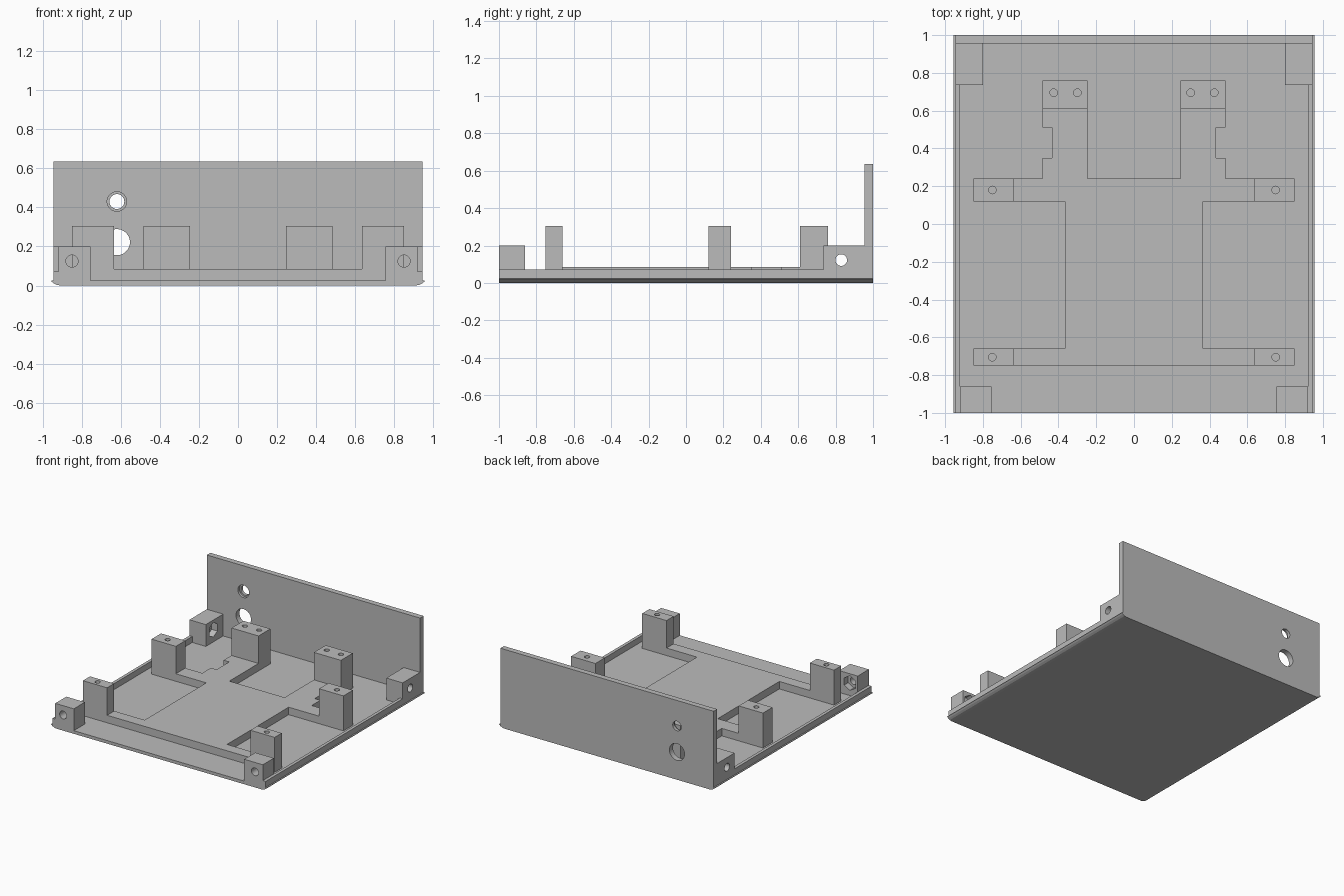
import bpy, bmesh, math
from mathutils import Matrix, Vector

cube = bpy.data.objects.get("Cube")
if cube:
    bpy.data.objects.remove(cube, do_unlink=True)

GREY = (0.5, 0.5, 0.5, 1)
mat = bpy.data.materials.new("plain grey")
mat.use_nodes = True
mat.diffuse_color = GREY
mat.node_tree.nodes["Principled BSDF"].inputs["Base Color"].default_value = GREY

FLOOR, DECK, POST, BLOCK = 0.025, 0.085, 0.305, 0.2


def finish(name, bm):
    bmesh.ops.recalc_face_normals(bm, faces=bm.faces)
    mesh = bpy.data.meshes.new(name)
    bm.to_mesh(mesh)
    bm.free()
    mesh.materials.append(mat)
    ob = bpy.data.objects.new(name, mesh)
    bpy.context.collection.objects.link(ob)
    return ob


def box(name, x, y, z):
    """Box from three (low, high) ranges."""
    bm = bmesh.new()
    bmesh.ops.create_cube(bm, size=1)
    for v in bm.verts:
        v.co = [r[0] if c < 0 else r[1] for c, r in zip(v.co, (x, y, z))]
    return finish(name, bm)


def prism(name, points, move):
    """Closed outline extruded along move."""
    bm = bmesh.new()
    face = bm.faces.new([bm.verts.new(p) for p in points])
    new = bmesh.ops.extrude_face_region(bm, geom=[face], use_keep_orig=True)["geom"]
    bmesh.ops.translate(bm, vec=move,
                        verts=[g for g in new if isinstance(g, bmesh.types.BMVert)])
    return finish(name, bm)


def drill(ob, centre, axis, radius, length, sides=32):
    """Cut a round or hexagonal hole centred on a point."""
    bm = bmesh.new()
    turn = Vector(axis).to_track_quat("Z", "Y").to_matrix().to_4x4()
    bmesh.ops.create_cone(bm, cap_ends=True, segments=sides, radius1=radius,
                          radius2=radius, depth=length,
                          matrix=Matrix.Translation(centre) @ turn)
    cutter = finish("hole_cutter", bm)
    cutter.hide_render = True
    mod = ob.modifiers.new("hole", "BOOLEAN")
    mod.operation, mod.solver, mod.object = "DIFFERENCE", "EXACT", cutter
    bpy.context.view_layer.objects.active = ob
    bpy.ops.object.modifier_apply(modifier=mod.name)
    bpy.data.objects.remove(cutter, do_unlink=True)


def mirrored(half):
    return half + [(-x, y) for x, y in reversed(half)]


X, Y, Z = (1, 0, 0), (0, 1, 0), (0, 0, 1)

# Base plate with rounded lower side edges
edge = [(0.91, 0), (0.93, 0.004), (0.945, 0.012), (0.956, 0.021), (0.956, FLOOR)]
prism("base_plate", [(x, -1, z) for x, z in mirrored(edge)], (0, 2, 0))

# Raised deck that joins the posts
deck = [(0.85, -0.75), (0.85, -0.66), (0.365, -0.66), (0.365, 0.12),
        (0.85, 0.12), (0.85, 0.24), (0.485, 0.24), (0.485, 0.35),
        (0.435, 0.35), (0.435, 0.51), (0.485, 0.51), (0.485, 0.76),
        (0.245, 0.76), (0.245, 0.24)]
prism("raised_deck", [(x, y, FLOOR) for x, y in mirrored(deck)], (0, 0, DECK - FLOOR))

# Back panel with a stepped hole and a larger plain hole
panel = box("back_panel", (-0.945, 0.945), (0.955, 1), (FLOOR, 0.635))
drill(panel, (-0.62, 0.98, 0.43), Y, 0.038, 0.2)
drill(panel, (-0.62, 0.955, 0.43), Y, 0.05, 0.04)
drill(panel, (-0.62, 0.98, 0.222), Y, 0.067, 0.2)

for side, s in (("left", 1), ("right", -1)):
    def span(a, b):
        return tuple(sorted((a * s, b * s)))

    # Low rail along the side
    box(side + "_rail", span(0.92, 0.945), (-1, 0.735), (FLOOR, 0.073))

    # Mounting posts with blind screw holes
    for name, x, y, holes in (
            ("front_post", (0.635, 0.85), (-0.75, -0.66), (0.75,)),
            ("middle_post", (0.635, 0.85), (0.12, 0.24), (0.75,)),
            ("back_post", (0.245, 0.485), (0.61, 0.76), (0.3, 0.425))):
        post = box(side + "_" + name, span(*x), y, (DECK, POST))
        for h in holes:
            drill(post, (h * s, sum(y) / 2 + 0.01 * (len(holes) - 1), POST), Z, 0.02, 0.3)

    # Front corner block: bolt hole and hexagonal nut pocket behind
    block = box(side + "_front_block", span(0.755, 0.92), (-1, -0.86), (FLOOR, BLOCK))
    drill(block, (0.85 * s, -0.93, 0.125), Y, 0.031, 0.4)
    drill(block, (0.85 * s, -0.86, 0.125), Y, 0.058, 0.1, 6)

    # Back corner block: bolt hole and hexagonal nut pocket inside
    block = box(side + "_back_block", span(0.8, 0.945), (0.735, 0.955), (FLOOR, BLOCK))
    drill(block, (0.87 * s, 0.83, 0.122), X, 0.031, 0.4)
    drill(block, (0.8 * s, 0.83, 0.122), X, 0.058, 0.1, 6)
